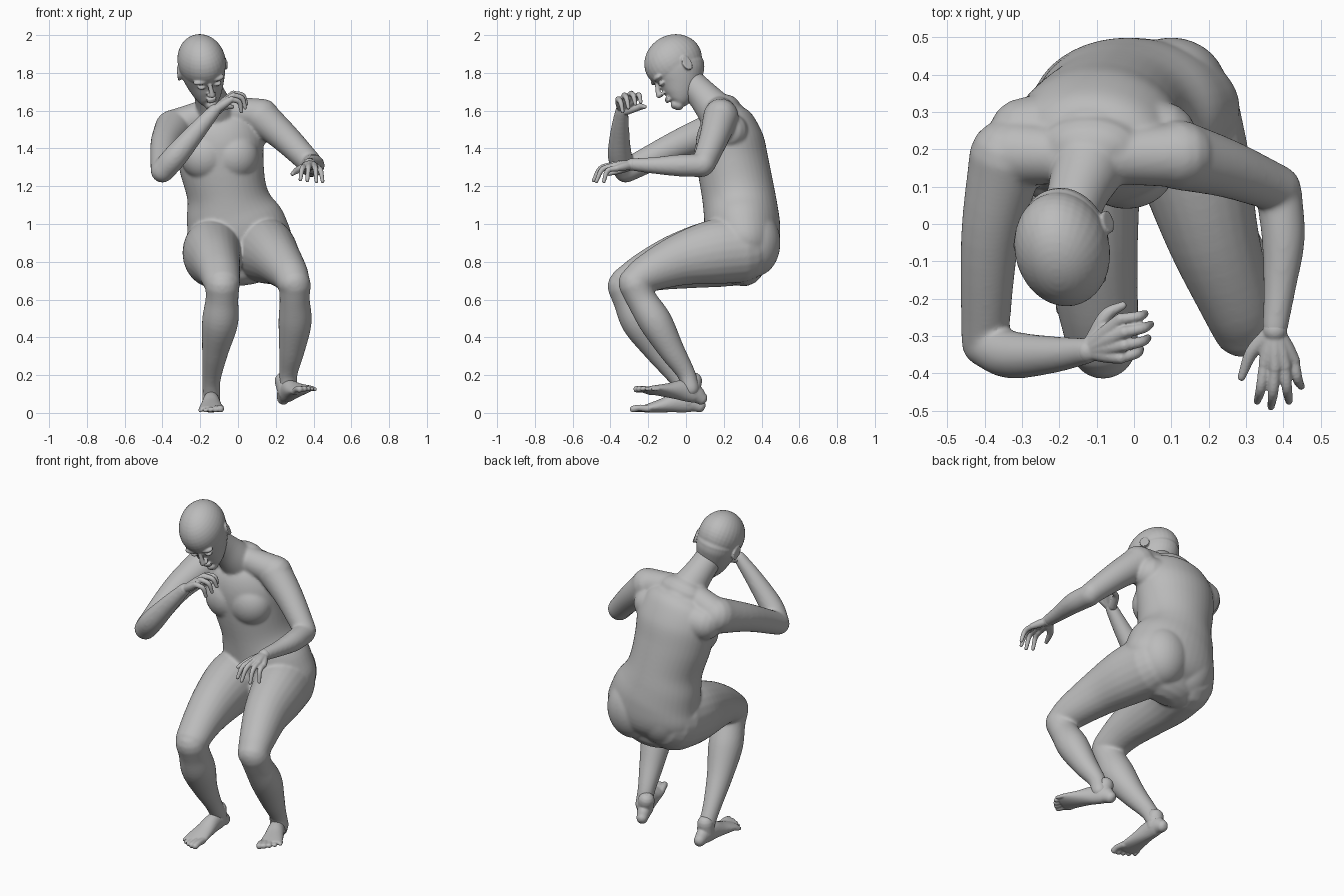
import bpy, bmesh
from math import sin, cos, pi, radians
from mathutils import Vector, Matrix

cube = bpy.data.objects.get("Cube")
if cube:
    bpy.data.objects.remove(cube, do_unlink=True)

skin = bpy.data.materials.new("plain_grey")
skin.use_nodes = True
GREY = (0.5, 0.5, 0.5, 1)
skin.diffuse_color = GREY
skin.node_tree.nodes["Principled BSDF"].inputs["Base Color"].default_value = GREY

X, Y, Z = Vector((1, 0, 0)), Vector((0, 1, 0)), Vector((0, 0, 1))


def spline(keys, steps=5):
    """Smooth curve through (x, y, z, radius, radius) keys."""
    k = [Vector(p if len(p) == 5 else (*p, p[3])) for p in keys]
    k = [k[0] * 2 - k[1]] + k + [k[-1] * 2 - k[-2]]
    out = []
    for a, b, c, d in zip(k, k[1:], k[2:], k[3:]):
        for i in range(steps):
            t = i / steps
            out.append((b * 2 + (c - a) * t + (a * 2 - b * 5 + c * 4 - d) * t * t
                        + (b * 3 - a - c * 3 + d) * t ** 3) / 2)
    return out + [k[-2]]


def tube(bm, keys, side=X, sides=24, mat=Matrix()):
    """Elliptical limb with rounded ends; first radius lies along side."""
    rings = spline(keys)
    pos = [Vector(r[:3]) for r in rings]
    frames = []
    for i, r in enumerate(rings):
        t = (pos[min(i + 1, len(pos) - 1)] - pos[max(i - 1, 0)]).normalized()
        frames.append((pos[i], t, r[3], r[4]))

    def cap(frame, sign):
        p, t, a, b = frame
        return [(p + t * sign * min(a, b) * sin(u), t, a * cos(u), b * cos(u))
                for u in (0.4, 0.8, 1.2)]
    frames = cap(frames[0], -1)[::-1] + frames + cap(frames[-1], 1)
    loops = []
    for p, t, a, b in frames:
        u = (side - t * side.dot(t)).normalized()
        v = t.cross(u)
        loops.append([bm.verts.new(mat @ (p + u * a * cos(2 * pi * j / sides)
                                          + v * b * sin(2 * pi * j / sides)))
                      for j in range(sides)])
    for l, m in zip(loops, loops[1:]):
        for j in range(sides):
            n = (j + 1) % sides
            bm.faces.new((l[j], l[n], m[n], m[j]))
    bm.faces.new(loops[0][::-1])
    bm.faces.new(loops[-1])


def ball(bm, centre, radii, mat=Matrix()):
    m = mat @ Matrix.Translation(centre) @ Matrix.Diagonal((*radii, 1))
    bmesh.ops.create_uvsphere(bm, u_segments=32, v_segments=20, radius=1, matrix=m)


def finish(bm, name, voxel, smooth):
    """Fuse the overlapping volumes into one skin."""
    bmesh.ops.recalc_face_normals(bm, faces=bm.faces)
    me = bpy.data.meshes.new(name)
    bm.to_mesh(me)
    bm.free()
    me.materials.append(skin)
    ob = bpy.data.objects.new(name, me)
    bpy.context.collection.objects.link(ob)
    r = ob.modifiers.new("fuse", 'REMESH')
    r.mode, r.voxel_size, r.use_smooth_shade = 'VOXEL', voxel, True
    s = ob.modifiers.new("soften", 'SMOOTH')
    s.factor, s.iterations = 0.5, smooth


# Torso, neck, shoulders
body = bmesh.new()
tube(body, [(-.115, .21, 1.6, .14, .085), (-.108, .22, 1.55, .2, .14), (-.10, .23, 1.45, .232, .18),
            (-.088, .248, 1.32, .225, .19), (-.06, .275, 1.17, .212, .193),
            (-.04, .29, 1.07, .238, .197), (-.01, .30, .97, .27, .2), (.01, .31, .87, .277, .18),
            (.02, .30, .79, .2, .12)], sides=40)
tube(body, [(-.18, -.01, 1.78, .075), (-.152, .08, 1.69, .082), (-.125, .15, 1.61, .1),
            (-.115, .21, 1.54, .125)])
for x in (-.175, -.02):
    ball(body, (x, .15, 1.36), (.13, .11, .13))        # chest
for x, y in ((-.09, .34), (.1, .36)):
    ball(body, (x, y, .9), (.15, .14, .18))            # buttocks
for x, y, z in ((.13, .185, 1.575), (-.315, .19, 1.525)):
    tube(body, [(-.11, .18, 1.61, .07), (x, y, z, .088)])
tube(body, [(-.1, .25, 1.47, .13), (-.29, .24, 1.47, .1)], Y)   # right shoulder blade
tube(body, [(-.1, .25, 1.47, .13), (.07, .23, 1.49, .1)], Y)    # left shoulder blade

# Arms
tube(body, [(.12, .185, 1.57, .094), (.25, .148, 1.455, .078), (.385, .095, 1.32, .063)], Y)
tube(body, [(.388, .085, 1.31, .062), (.4, -.04, 1.31, .058), (.39, -.17, 1.31, .044),
            (.378, -.28, 1.315, .034)])
tube(body, [(-.34, .18, 1.505, .102), (-.385, -.04, 1.42, .079), (-.4, -.31, 1.285, .063)])
tube(body, [(-.4, -.32, 1.28, .062), (-.33, -.35, 1.36, .064), (-.22, -.35, 1.49, .05),
            (-.125, -.34, 1.6, .035)], Y)

# Thighs and calves
tube(body, [(.125, .29, .87, .16, .18), (.165, .14, .85, .15, .17), (.21, -.03, .81, .125, .138),
            (.27, -.2, .74, .1, .102), (.295, -.275, .69, .087, .083)])
tube(body, [(-.12, .28, .86, .17, .185), (-.135, .13, .84, .157, .177), (-.12, -.05, .80, .132, .147),
            (-.10, -.2, .75, .112, .112), (-.085, -.315, .69, .097, .088)])
tube(body, [(.3, -.27, .68, .086), (.3, -.235, .6, .08), (.302, -.16, .48, .088),
            (.285, -.075, .33, .068), (.267, 0, .21, .049), (.268, .025, .13, .047)])
tube(body, [(-.083, -.325, .67, .091), (-.085, -.3, .6, .087), (-.095, -.245, .48, .096),
            (-.12, -.15, .33, .071), (-.14, -.04, .18, .049), (-.14, .015, .09, .047)])
finish(body, "body", .0075, 14)


# Feet: sole at z = 0, toes along -y; inner is the big toe side
def foot(name, place, inner):
    bm = bmesh.new()
    tube(bm, [(0, .062, .036, .032, .035), (0, .02, .054, .04, .052), (0, -.05, .056, .045, .055),
              (0, -.13, .039, .055, .038), (0, -.2, .026, .064, .025), (0, -.235, .02, .062, .018)],
         mat=place)
    tube(bm, [(0, .005, .12, .046), (0, 0, .06, .046)], mat=place)   # ankle
    for i in range(5):
        x, r = inner * (.05 - .027 * i), .0195 - .0022 * i
        y = -.29 + .006 * i * i / 2
        tube(bm, [(x * .9, -.21, .022, r), (x, y + .03, r + .006, r * .9), (x, y, r, r * .95)],
             sides=12, mat=place)
    finish(bm, name, .005, 4)


foot("right_foot", Matrix.Translation((-.142, .01, .001)), 1)
foot("left_foot", Matrix.Translation((.27, .02, .055)) @ Matrix.Rotation(radians(22), 4, 'Z')
     @ Matrix.Rotation(radians(-12), 4, 'X') @ Matrix.Rotation(radians(-10), 4, 'Y'), -1)

# Head, modelled upright then tilted
tilt = (Matrix.Translation((-.19, -.06, 1.845)) @ Matrix.Rotation(radians(10), 4, 'Z')
        @ Matrix.Rotation(radians(-13), 4, 'Y') @ Matrix.Rotation(radians(30), 4, 'X'))
head = bmesh.new()
outline = [(-.195, -.1, .034, .03), (-.18, -.085, .054, .056), (-.15, -.062, .076, .084),
           (-.1, -.032, .1, .116), (-.05, -.01, .116, .142), (-.02, 0, .12, .15)]
tube(head, [(0, y, z, a, b) for z, y, a, b in outline], sides=40, mat=tilt)
ball(head, (0, .002, .018), (.126, .159, .14), tilt)             # cranium
tube(head, [(0, -.142, -.045, .011), (0, -.154, -.075, .013), (0, -.163, -.1, .016)], mat=tilt)
for z in (-.137, -.151):
    ball(head, (0, -.136, z), (.028, .014, .008), tilt)          # lips
ball(head, (0, -.116, -.187), (.028, .022, .022), tilt)          # chin
for s in (-1, 1):
    ball(head, (s * .013, -.15, -.104), (.013, .016, .01), tilt)    # nostrils
    ball(head, (s * .043, -.126, -.058), (.022, .02, .012), tilt)   # eyelids
    ball(head, (s * .043, -.128, -.022), (.042, .024, .016), tilt)  # brows
    ear = tilt @ Matrix.Translation((s * .121, .025, -.04)) @ Matrix.Rotation(s * .35, 4, 'Z')
    bmesh.ops.create_cone(head, cap_ends=True, segments=16, radius1=.03, radius2=.038, depth=.022,
                          matrix=ear @ Matrix.Rotation(s * pi / 2, 4, 'Y')
                          @ Matrix.Diagonal((1.15, .75, 1, 1)))
finish(head, "head", .005, 6)


# Hands: palm, bent fingers, thumb
def hand(name, wrist, knuckles, tips, thumb, bend):
    bm = bmesh.new()
    wrist, bend = Vector(wrist), Vector(bend)
    across = Vector(knuckles[-1]) - Vector(knuckles[0])
    for k, t in zip(knuckles, tips):
        k, t = Vector(k), Vector(t)
        base = wrist + (k - wrist) * .15
        tube(bm, [(*base, .023), (*wrist.lerp(k, .6), .022), (*k, .017)], across, 12)
        tube(bm, [(*k, .0155), (*(k.lerp(t, .5) + bend), .014), (*t, .01)], across, 12)
    ball(bm, wrist, (.033, .033, .033))
    tube(bm, [(*p, r) for p, r in zip(thumb, (.024, .018, .011))], Z, 12)
    finish(bm, name, .004, 4)


hand("left_hand", (.378, -.285, 1.315),
     [(.35, -.375, 1.305), (.378, -.385, 1.315), (.405, -.38, 1.31), (.428, -.365, 1.295)],
     [(.33, -.475, 1.235), (.367, -.49, 1.23), (.415, -.475, 1.225), (.448, -.435, 1.225)],
     [(.36, -.3, 1.305), (.315, -.345, 1.285), (.288, -.41, 1.265)], (0, -.015, .022))
hand("right_hand", (-.125, -.34, 1.6),
     [(-.035, -.255, 1.68), (-.025, -.29, 1.69), (-.025, -.325, 1.68), (-.035, -.358, 1.66)],
     [(.03, -.24, 1.645), (.045, -.268, 1.635), (.038, -.305, 1.615), (.018, -.335, 1.595)],
     [(-.11, -.315, 1.6), (-.075, -.245, 1.62), (-.03, -.218, 1.62)], (.015, 0, .018))
